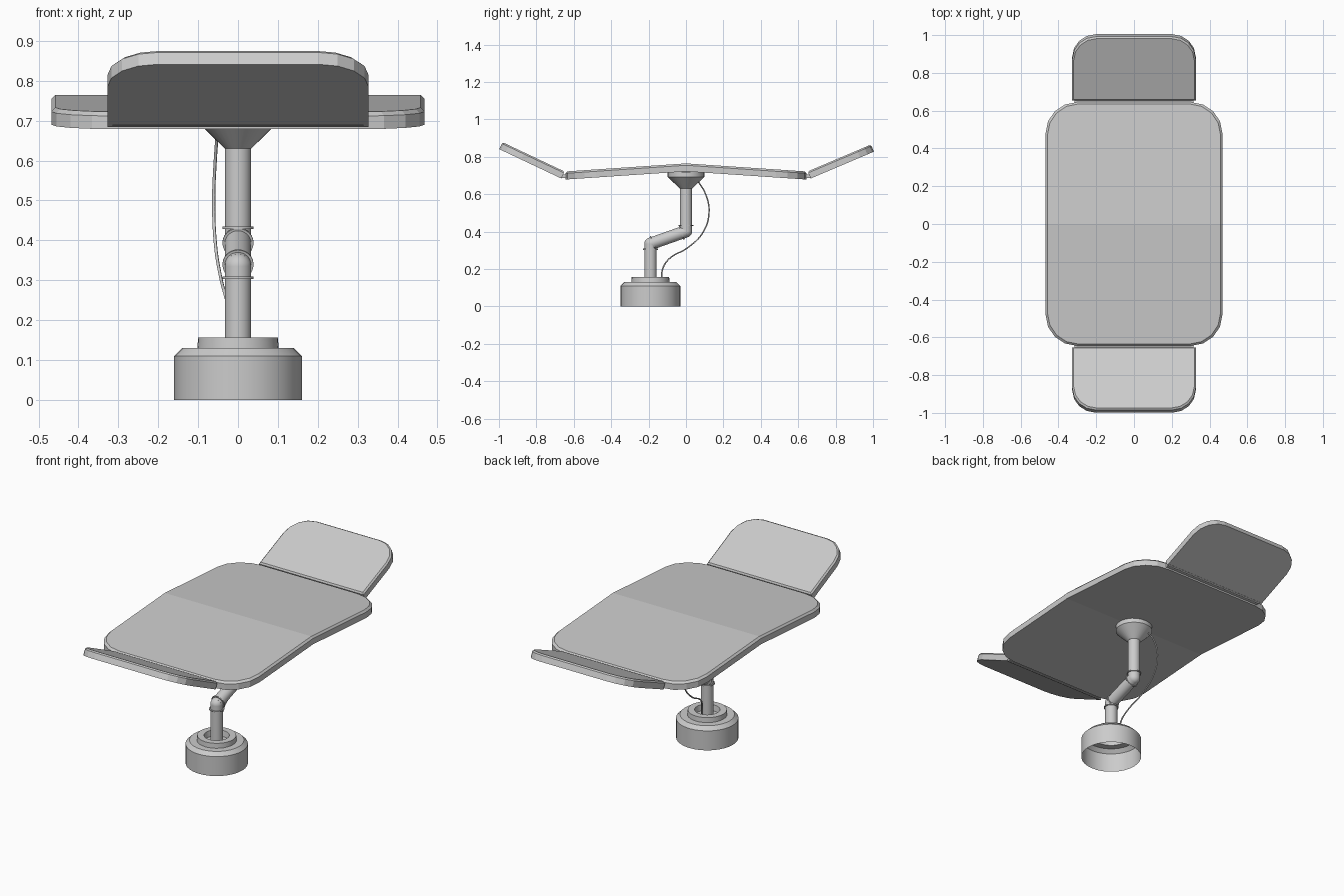
import bpy, bmesh, math
from mathutils import Vector, Matrix

if "Cube" in bpy.data.objects:
    bpy.data.objects.remove(bpy.data.objects["Cube"])


def finish(name, bm, smooth=None):
    bmesh.ops.recalc_face_normals(bm, faces=bm.faces)
    me = bpy.data.meshes.new(name)
    bm.to_mesh(me)
    bm.free()
    ob = bpy.data.objects.new(name, me)
    bpy.context.collection.objects.link(ob)
    if smooth:
        bpy.ops.object.select_all(action='DESELECT')
        ob.select_set(True)
        bpy.context.view_layer.objects.active = ob
        bpy.ops.object.shade_smooth_by_angle(angle=math.radians(smooth))
    return ob


def corner(cx, cy, rx, ry, a0, n=4):
    return [(cx + rx * math.cos(math.radians(a0 + 90 * i / n)),
             cy + ry * math.sin(math.radians(a0 + 90 * i / n))) for i in range(n + 1)]


def panel(name, outline, thick, chamfer, place):
    # slab with a chamfered top edge, split at y = 0, then moved by place()
    xs, ys = zip(*outline)
    hx, hy = max(xs), (max(ys) - min(ys)) / 2
    cy = (max(ys) + min(ys)) / 2
    bm = bmesh.new()
    loops = []
    for inset, z in ((0, 0), (0, thick - chamfer), (chamfer, thick)):
        loops.append([bm.verts.new((x * (1 - inset / hx), cy + (y - cy) * (1 - inset / hy), z))
                      for x, y in outline])
    n = len(outline)
    for a, b in zip(loops, loops[1:]):
        for i in range(n):
            bm.faces.new((a[i], a[(i + 1) % n], b[(i + 1) % n], b[i]))
    bm.faces.new(loops[0][::-1])
    bm.faces.new(loops[-1])
    bmesh.ops.bisect_plane(bm, geom=bm.verts[:] + bm.edges[:] + bm.faces[:],
                           plane_co=(0, 0, 0), plane_no=(0, 1, 0))
    for v in bm.verts:
        v.co = place(v.co)
    return finish(name, bm)


def lathe(name, profile, y, seg=32):
    bm = bmesh.new()
    vs = [bm.verts.new((r, 0, z)) for r, z in profile]
    es = [bm.edges.new(p) for p in zip(vs, vs[1:])]
    bmesh.ops.spin(bm, geom=vs + es, cent=(0, 0, 0), axis=(0, 0, 1), angle=2 * math.pi,
                   steps=seg, use_duplicate=False)
    bmesh.ops.remove_doubles(bm, verts=bm.verts, dist=1e-5)
    bmesh.ops.translate(bm, verts=bm.verts, vec=(0, y, 0))
    return finish(name, bm, 35)


def rod(name, a, b, r, ends=False):
    a, b = Vector(a), Vector(b)
    d = b - a
    bm = bmesh.new()
    m = Matrix.Translation((a + b) / 2) @ d.to_track_quat('Z', 'Y').to_matrix().to_4x4()
    bmesh.ops.create_cone(bm, cap_ends=True, segments=24, radius1=r, radius2=r,
                          depth=d.length, matrix=m)
    if ends:
        for p in (a, b):
            bmesh.ops.create_uvsphere(bm, u_segments=24, v_segments=12, radius=r,
                                      matrix=Matrix.Translation(p))
    return finish(name, bm, 35)


# main bed, bent along its middle
W, L = 0.468, 0.645
bed = (corner(W - .165, L - .165, .165, .165, 0) + corner(-W + .165, L - .165, .165, .165, 90)
       + corner(-W + .165, -L + .165, .165, .165, 180) + corner(W - .165, -L + .165, .165, .165, 270))
panel("bed", bed, 0.043, 0.01, lambda c: Vector((c.x, c.y, 0.722 + c.z - 0.067 * abs(c.y))))

# end flaps and their hinge strips
FW, FL = 0.327, 0.368
flap = ([(-FW, 0.001), (FW, 0.001)] + corner(FW - .125, FL - .13, .125, .13, 0)
        + corner(-FW + .125, FL - .13, .125, .13, 90))
for side, tilt, name in ((-1, 25.3, "front"), (1, 23, "back")):
    rot = Matrix.Rotation(math.radians(tilt), 3, 'X')

    def place(c):
        p = rot @ c + Vector((0, 0.666, 0.684))
        return Vector((p.x, p.y * side, p.z))
    panel(name + "_flap", flap, 0.041, 0.008, place)
    bm = bmesh.new()
    bmesh.ops.create_cube(bm, size=1, matrix=Matrix.Translation((0, side * 0.652, 0.697))
                          @ Matrix.Diagonal((0.63, 0.05, 0.018, 1)))
    finish(name + "_hinge", bm)

# hollow base with a recess around the post
lathe("base", [(.16, 0), (.16, .11), (.14, .13), (.102, .13), (.1, .157), (.065, .157),
               (.06, .125), (0, .125)], -0.19)

# cranked post with joint collars
lo, hi = Vector((0, -0.19, 0.335)), Vector((0, 0, 0.402))
rod("lower_post", (0, -0.19, 0.12), lo, 0.033)
rod("crank_arm", lo, hi, 0.033, True)
rod("upper_post", hi, (0, 0, 0.65), 0.033)
tilt_dir = (hi - lo).normalized()
up = Vector((0, 0, 1))
for i, (p, d) in enumerate(((Vector((0, -0.19, 0.306)), up), (lo.lerp(hi, .07), tilt_dir),
                            (lo.lerp(hi, .88), tilt_dir), (Vector((0, 0, 0.432)), up))):
    rod("collar_%d" % (i + 1), p - d * 0.003, p + d * 0.003, 0.039)

# flared support under the bed
lathe("support_flare", [(0, .63), (.033, .63), (.098, .693), (.098, .718), (0, .722)], 0)

# hanging cable
cu = bpy.data.curves.new("cable", 'CURVE')
cu.dimensions = '3D'
cu.bevel_depth = 0.004
cu.bevel_resolution = 1
cu.resolution_u = 8
pts = [(-.05, .05, .69), (-.057, .105, .6), (-.061, .123, .5), (-.057, .09, .395),
       (-.045, .01, .315), (-.03, -.09, .255), (-.015, -.125, .2), (-.01, -.13, .15)]
sp = cu.splines.new('BEZIER')
sp.bezier_points.add(len(pts) - 1)
for bp, p in zip(sp.bezier_points, pts):
    bp.co = p
    bp.handle_left_type = bp.handle_right_type = 'AUTO'
bpy.context.collection.objects.link(bpy.data.objects.new("cable", cu))
